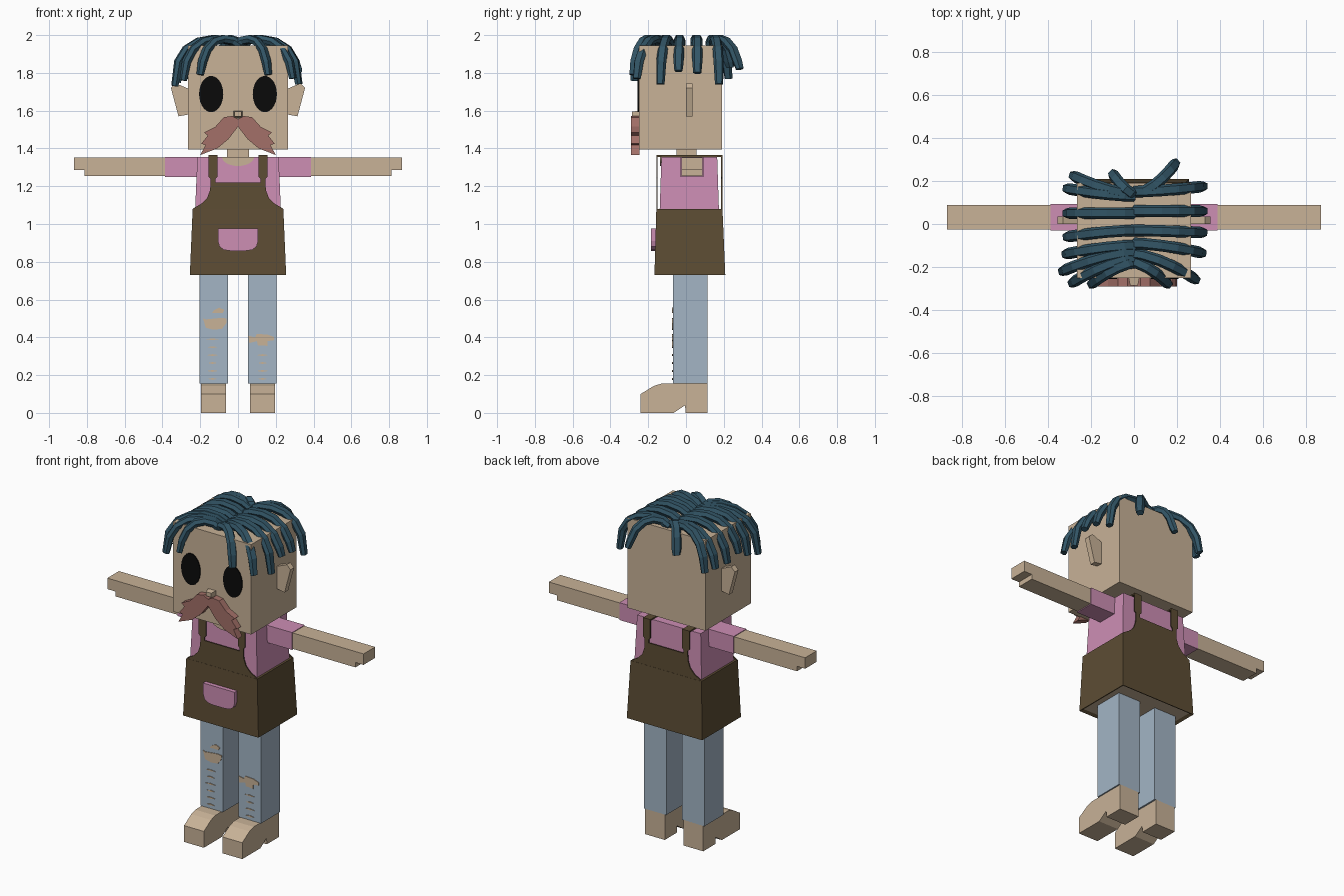
import bpy, bmesh, math
from mathutils import Vector

cube = bpy.data.objects.get("Cube")
if cube:
    bpy.data.objects.remove(cube, do_unlink=True)


def material(name, *rgb):
    lin = [((c / 255 + 0.055) / 1.055) ** 2.4 if c > 10 else c / 3300 for c in rgb] + [1]
    m = bpy.data.materials.new(name)
    m.use_nodes = True
    m.diffuse_color = lin
    m.node_tree.nodes["Principled BSDF"].inputs["Base Color"].default_value = lin
    return m


SKIN = material("skin tan", 200, 178, 151)
PINK = material("shirt pink", 205, 142, 180)
BROWN = material("apron brown", 93, 77, 52)
DENIM = material("denim blue", 163, 181, 197)
HAIR = material("hair teal", 50, 85, 102)
RED = material("moustache red", 163, 112, 104)
BLACK = material("eye black", 10, 10, 10)


def loft(name, rings, *mats, bottom=None):
    """Skin a list of equal-length point rings and cap both ends."""
    bm = bmesh.new()
    rows = [[bm.verts.new(p) for p in ring] for ring in rings]
    for a, b in zip(rows, rows[1:]):
        for i in range(len(a)):
            j = (i + 1) % len(a)
            bm.faces.new((a[i], a[j], b[j], b[i]))
    first = bm.faces.new(rows[0])
    bm.faces.new(rows[-1])
    bmesh.ops.recalc_face_normals(bm, faces=bm.faces)
    if bottom:
        bmesh.ops.inset_individual(bm, faces=[first], thickness=bottom, depth=-0.01)
        first.material_index = 1
    me = bpy.data.meshes.new(name)
    bm.to_mesh(me)
    bm.free()
    for m in mats:
        me.materials.append(m)
    ob = bpy.data.objects.new(name, me)
    bpy.context.collection.objects.link(ob)
    return ob


def rect(x0, x1, y0, y1, z):
    return [(x0, y0, z), (x1, y0, z), (x1, y1, z), (x0, y1, z)]


def box(name, x0, x1, y0, y1, z0, z1, mat):
    return loft(name, [rect(x0, x1, y0, y1, z0), rect(x0, x1, y0, y1, z1)], mat)


def plate(name, pts, y0, y1, mat):
    """Extrude an x-z outline along y."""
    return loft(name, [[(x, y, z) for x, z in pts] for y in (y0, y1)], mat)


def both(half):
    """Close a half outline, listed from top to bottom, by mirroring it in x."""
    return half + [(-x, z) for x, z in reversed(half) if x > 0]


def oval(cx, cz, rx, rz, a0, a1, n):
    return [(cx + rx * math.cos(a0 + (a1 - a0) * i / n),
             cz + rz * math.sin(a0 + (a1 - a0) * i / n)) for i in range(n + 1)]


# Head, neck and face
box("head", -0.264, 0.264, -0.25, 0.19, 1.395, 1.945, SKIN)
box("neck", -0.058, 0.058, -0.05, 0.055, 1.3, 1.4, SKIN)
loft("nose", [[(x, -0.245, z) for x, z in ((-.026, 1.56), (.026, 1.56), (.026, 1.6), (-.026, 1.6))],
              [(x, -0.285, z) for x, z in ((-.018, 1.57), (.018, 1.57), (.018, 1.595), (-.018, 1.595))]], SKIN)
whisker = [(0, 1.555), (0.03, 1.572), (0.075, 1.565), (0.12, 1.515), (0.18, 1.485), (0.16, 1.468),
           (0.195, 1.425), (0.172, 1.418), (0.2, 1.365), (0.11, 1.4), (0.05, 1.45), (0, 1.515)]
ear = [(0.26, 1.58), (0.315, 1.57), (0.355, 1.72), (0.33, 1.745), (0.26, 1.715)]
for s, side in ((1, "left"), (-1, "right")):
    plate(side + "_moustache", [(s * x, z) for x, z in whisker], -0.29, -0.245, RED)
    plate(side + "_ear", [(s * x, z) for x, z in ear], 0.0, 0.035, SKIN)
    plate(side + "_eye", oval(s * 0.142, 1.688, 0.064, 0.096, 0, math.tau * 27 / 28, 27), -0.256, -0.249, BLACK)

# Shirt, arms and hands
loft("shirt", [rect(-0.228, 0.228, -0.14, 0.175, 1.05), rect(-0.215, 0.215, -0.13, 0.165, 1.355)], PINK)
plate("neckline", oval(0, 1.355, 0.085, 0.048, math.pi, math.tau, 12), -0.138, -0.128, SKIN)
for s, side in ((1, "left"), (-1, "right")):
    box(side + "_sleeve", s * 0.2, s * 0.387, -0.03, 0.092, 1.25, 1.356, PINK)
    box(side + "_arm", s * 0.38, s * 0.812, -0.025, 0.087, 1.255, 1.352, SKIN)
    box(side + "_fingers", s * 0.81, s * 0.867, -0.025, 0.087, 1.285, 1.352, SKIN)

# Apron: skirt with open underside, bibs front and back, straps, pocket
loft("apron_skirt", [rect(-0.255, 0.255, -0.167, 0.208, 0.73),
                     rect(-0.24, 0.24, -0.157, 0.193, 1.08)], BROWN, SKIN, bottom=0.025)
bib = both([(0.145, 1.22), (0.148, 1.18), (0.162, 1.14), (0.19, 1.11), (0.24, 1.08), (0.24, 1.07)])
strap = [(0.108, 1.365), (0.108, 1.25), (0.118, 1.24), (0.118, 1.215),
         (0.145, 1.215), (0.145, 1.24), (0.157, 1.25), (0.157, 1.365)]
for end, y in (("front", -0.156), ("back", 0.186)):
    plate(end + "_bib", bib, y, y + 0.006, BROWN)
    for s, side in ((1, "left"), (-1, "right")):
        plate(f"{side}_{end}_strap", [(s * x, z) for x, z in strap], y, y + 0.006, BROWN)
for s, side in ((1, "left"), (-1, "right")):
    box(side + "_shoulder_strap", s * 0.108, s * 0.157, -0.152, 0.188, 1.356, 1.364, BROWN)
pocket = both([(0.107, 0.975), (0.107, 0.91), (0.098, 0.88), (0.075, 0.863), (0.04, 0.858)])
plate("pocket", pocket, -0.185, -0.15, PINK)

# Trouser legs and shoes
shoe = [(0.115, 0), (0.115, 0.157), (-0.13, 0.155), (-0.17, 0.143), (-0.24, 0.1),
        (-0.24, 0), (-0.065, 0), (-0.005, 0.04), (-0.002, 0)]
for s, side in ((1, "left"), (-1, "right")):
    box(side + "_trouser_leg", s * 0.053, s * 0.205, -0.07, 0.115, 0.155, 0.75, DENIM)
    loft(side + "_shoe", [[(s * x, y, z) for y, z in shoe] for x in (0.063, 0.197)], SKIN)

# Torn patches showing skin through the denim
FRONT = (-0.074, -0.069)
tears = {
    "right_knee_tear": [(-0.185, 0.5), (-0.17, 0.495), (-0.09, 0.503), (-0.06, 0.5), (-0.062, 0.475),
                        (-0.085, 0.445), (-0.13, 0.44), (-0.17, 0.45), (-0.178, 0.475)],
    "right_small_tear": [(-0.14, 0.528), (-0.08, 0.53), (-0.072, 0.545), (-0.1, 0.557), (-0.125, 0.545)],
    "left_knee_tear": [(0.055, 0.408), (0.09, 0.4), (0.1, 0.418), (0.155, 0.415), (0.19, 0.402),
                       (0.19, 0.385), (0.155, 0.38), (0.155, 0.355), (0.105, 0.358), (0.1, 0.38), (0.06, 0.37)],
}
for name, pts in tears.items():
    plate(name, pts, *FRONT, SKIN)
for side, x, count in (("right", -0.135, 6), ("left", 0.13, 4)):
    for i in range(count):
        z = 0.18 + 0.042 * i
        w = 0.026 + 0.006 * (i % 2)
        plate(f"{side}_slit_{i + 1}", [(x - w, z), (x, z - 0.005), (x + w, z), (x, z + 0.005)], *FRONT, SKIN)

# Hair: flat strands arching out from a centre parting and hanging down
ARCH = [(0, 1.95), (0.15, 1.972), (0.4, 1.98), (0.62, 1.967), (0.82, 1.925), (0.94, 1.86)]
SECTION = [(-1, 0), (-0.6, 1), (0.6, 1), (1, 0), (0.6, -1), (-0.6, -1)]


def strand(name, x0, y0, x1, y1, tip):
    path = [Vector((x0 + (x1 - x0) * t, y0 + (y1 - y0) * t ** 1.6, z)) for t, z in ARCH + [(1, tip)]]
    side = Vector((y0 - y1, x1 - x0, 0)).normalized()
    rings = []
    for i, p in enumerate(path):
        tangent = (path[min(i + 1, len(path) - 1)] - path[max(i - 1, 0)]).normalized()
        up = side.cross(tangent).normalized()
        size = 0.8 if i == len(path) - 1 else 1
        rings.append([p + side * a * 0.027 * size + up * b * 0.02 * size for a, b in SECTION])
    loft(name, rings, HAIR)


strands = [
    (0, 0.15, 0.325, 0.175, 1.74), (0, 0.06, 0.325, 0.06, 1.8), (0, -0.03, 0.325, -0.04, 1.81),
    (0, -0.09, 0.32, -0.135, 1.74), (0, -0.14, 0.29, -0.26, 1.77), (0, -0.18, 0.16, -0.28, 1.79),
    (0.03, 0.15, 0.195, 0.285, 1.82),
    (0, 0.13, -0.315, 0.165, 1.78), (0, 0.05, -0.315, 0.05, 1.77), (0, -0.03, -0.315, -0.06, 1.79),
    (0, -0.1, -0.32, -0.14, 1.75), (0, -0.13, -0.335, -0.22, 1.73), (0, -0.16, -0.29, -0.275, 1.76),
    (0, -0.18, -0.2, -0.28, 1.79),
    (0, 0.14, -0.285, 0.225, 1.77), (0, 0.14, -0.1, 0.235, 1.83),
]
for i, spec in enumerate(strands):
    strand(f"hair_strand_{i + 1}", *spec)
